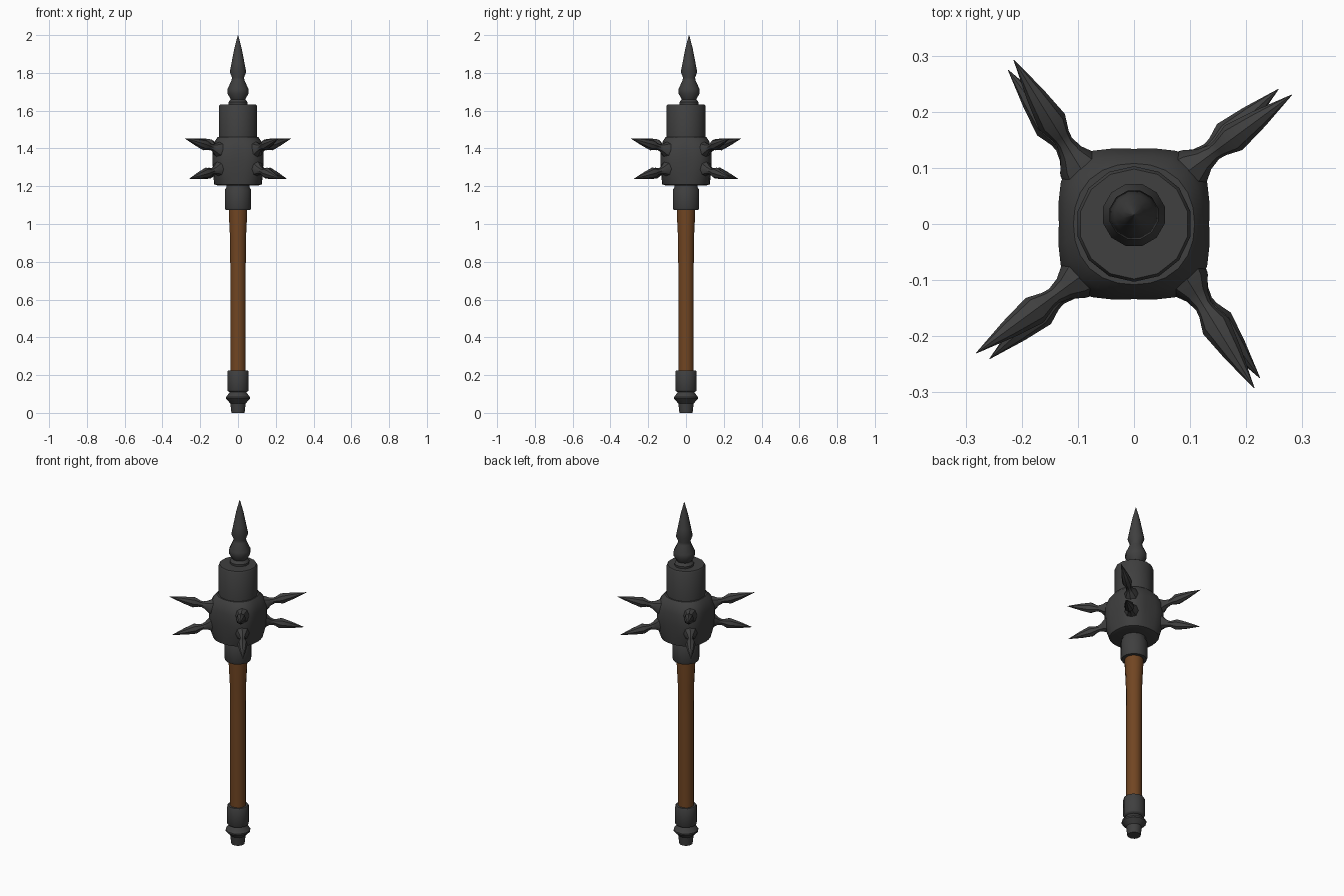
import bpy, math
from mathutils import Vector

if "Cube" in bpy.data.objects:
    bpy.data.objects.remove(bpy.data.objects["Cube"])


def material(name, rgb):
    m = bpy.data.materials.new(name)
    m.diffuse_color = (*rgb, 1)
    m.use_nodes = True
    m.node_tree.nodes["Principled BSDF"].inputs["Base Color"].default_value = m.diffuse_color
    return m


IRON = material("dark iron", (0.05, 0.05, 0.05))
WOOD = material("brown wood", (0.165, 0.06, 0.016))


def finish(name, verts, faces, mat, angle=35):
    me = bpy.data.meshes.new(name)
    me.from_pydata(verts, [], faces)
    me.update()
    ob = bpy.data.objects.new(name, me)
    bpy.context.collection.objects.link(ob)
    me.materials.append(mat)
    bpy.ops.object.select_all(action='DESELECT')
    ob.select_set(True)
    bpy.context.view_layer.objects.active = ob
    bpy.ops.object.shade_smooth_by_angle(angle=math.radians(angle))
    return ob


def skin(rings, n):
    """Quads between successive rings of n vertices, with capped ends."""
    faces = []
    for i in range(rings - 1):
        for j in range(n):
            k = (j + 1) % n
            faces.append((i*n + j, i*n + k, (i+1)*n + k, (i+1)*n + j))
    faces.append(tuple(reversed(range(n))))
    faces.append(tuple(range((rings-1)*n, rings*n)))
    return faces


def lathe(name, profile, mat, n=12, cx=0, cy=0):
    """Turned part: profile is (radius, z) from bottom to top."""
    verts = []
    for r, z in profile:
        for j in range(n):
            a = 2*math.pi*(j + 0.5)/n
            verts.append((cx + r*math.cos(a), cy + r*math.sin(a), z))
    return finish(name, verts, skin(len(profile), n), mat)


# pommel with ring and collar
lathe("pommel", [(0.036, 0), (0.042, 0.05), (0.066, 0.075), (0.066, 0.083),
                 (0.045, 0.11), (0.055, 0.115), (0.058, 0.12),
                 (0.058, 0.218), (0.054, 0.225)], IRON)

# wooden shaft, flaring at the top
lathe("handle", [(0.042, 0.21), (0.042, 0.75), (0.044, 0.93),
                 (0.05, 1.05), (0.05, 1.09)], WOOD)

# socket between shaft and head
lathe("socket", [(0.068, 1.075), (0.072, 1.085), (0.072, 1.18),
                 (0.064, 1.195), (0.064, 1.22)], IRON)

# head: rounded square block, (flat radius, corner radius, z)
N = 24
head = [(0.112, 0.116, 1.205), (0.126, 0.132, 1.21), (0.132, 0.152, 1.27),
        (0.134, 0.156, 1.33), (0.134, 0.156, 1.395), (0.122, 0.134, 1.44),
        (0.108, 0.112, 1.46)]
verts = []
for flat, corner, z in head:
    for j in range(N):
        a = 2*math.pi*j/N
        r = flat + (corner - flat)*math.sin(2*a)**2
        verts.append((r*math.cos(a), r*math.sin(a), z))
finish("head", verts, skin(len(head), N), IRON, 40)

# upper drum
lathe("upper_drum", [(0.103, 1.45), (0.103, 1.625), (0.098, 1.633)], IRON, 14)

# finial: base, bulb and top spike, slightly off centre
lathe("top_spike", [(0.05, 1.62), (0.052, 1.645), (0.04, 1.66), (0.057, 1.69),
                    (0.057, 1.715), (0.036, 1.76), (0.033, 1.775),
                    (0.045, 1.805), (0.036, 1.85), (0.02, 1.93),
                    (0.001, 2.0)], IRON, 12, 0, 0.016)


def side_spike(name, tip, z_root, n=8):
    """Spike with a flared root, a thin neck and a long pointed head."""
    tip = Vector(tip)
    d = Vector((tip.x, tip.y, 0)).normalized()
    diag = Vector((math.copysign(1, tip.x), math.copysign(1, tip.y), 0)).normalized()
    root = diag*0.125 + Vector((0, 0, z_root))
    axis = (tip - root).normalized()
    side = axis.cross(Vector((0, 0, 1))).normalized()
    up = side.cross(axis)
    verts = []
    profile = [(0, 0.046), (0.10, 0.04), (0.19, 0.024), (0.28, 0.017),
               (0.34, 0.019), (0.46, 0.030), (0.70, 0.019), (1, 0.0008)]
    for t, r in profile:
        c = root.lerp(tip, t)
        for j in range(n):
            a = 2*math.pi*j/n
            verts.append(c + side*(r*0.9*math.cos(a)) - up*(r*math.sin(a)))
    finish(name, [tuple(v) for v in verts], [f[::-1] for f in skin(len(profile), n)], IRON)


# eight spikes: two tiers on four corners, paired by half-turn symmetry
tiers = [("upper", 1.39, [(0.281, 0.23, 1.453), (-0.214, 0.292, 1.453)]),
         ("lower", 1.295, [(0.257, 0.24, 1.24), (-0.224, 0.274, 1.24)])]
for tier, z_root, tips in tiers:
    for i, (x, y, z) in enumerate(tips):
        for s in (1, -1):
            side_spike(f"{tier}_spike_{i}_{'back' if s > 0 else 'front'}",
                       (s*x, s*y, z), z_root)

# outward normals everywhere
for ob in bpy.context.collection.objects:
    bpy.context.view_layer.objects.active = ob
    ob.select_set(True)
bpy.ops.object.mode_set(mode='EDIT')
bpy.ops.mesh.select_all(action='SELECT')
bpy.ops.mesh.normals_make_consistent(inside=False)
bpy.ops.object.mode_set(mode='OBJECT')
